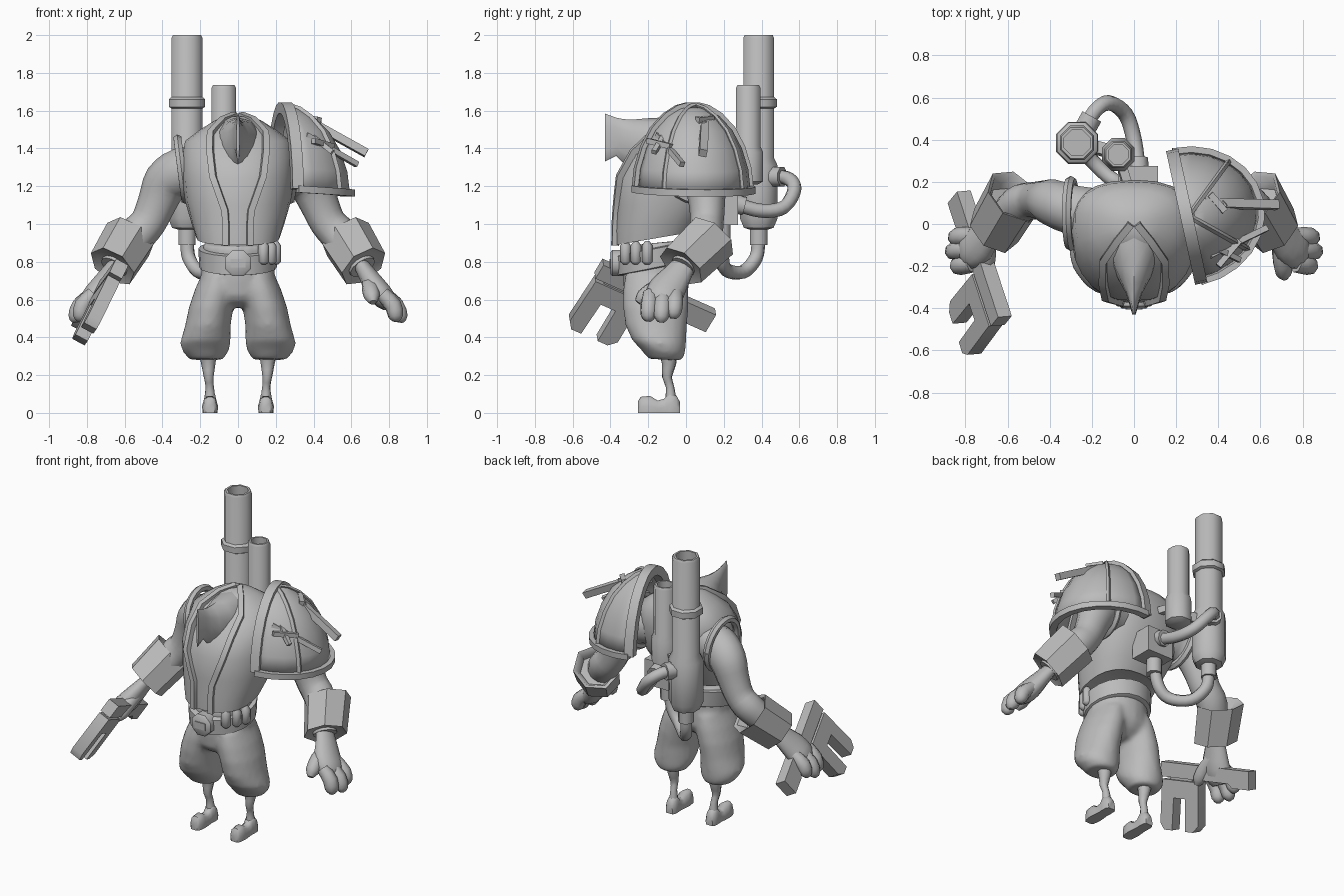
import bpy, bmesh, math
from mathutils import Vector as V

if "Cube" in bpy.data.objects:
    bpy.data.objects.remove(bpy.data.objects["Cube"])

grey = bpy.data.materials.new("plain_grey")
grey.diffuse_color = (0.5, 0.5, 0.5, 1)
grey.use_nodes = True
grey.node_tree.nodes["Principled BSDF"].inputs["Base Color"].default_value = grey.diffuse_color


def finish(name, bm):
    bmesh.ops.recalc_face_normals(bm, faces=bm.faces[:])
    me = bpy.data.meshes.new(name)
    bm.to_mesh(me)
    bm.free()
    me.materials.append(grey)
    ob = bpy.data.objects.new(name, me)
    bpy.context.collection.objects.link(ob)
    return ob


def loft(name, rings, closed=True, caps=True):
    """Skin a list of equally long point rows."""
    bm = bmesh.new()
    rows = [[bm.verts.new(p) for p in r] for r in rings]
    n = len(rows[0])
    for a, b in zip(rows, rows[1:]):
        for i in range(n if closed else n - 1):
            j = (i + 1) % n
            bm.faces.new((a[i], a[j], b[j], b[i]))
    if caps:
        bm.faces.new(rows[0])
        bm.faces.new(rows[-1])
    return finish(name, bm)


def oval(cx, cz, rx, front, back, tilt=0, egg=0, n=20, power=1.0):
    """Horizontal ring from y=front to y=back, narrower at the front by egg."""
    out, cy, ry = [], (front + back) / 2, (back - front) / 2
    for i in range(n):
        a = 2 * math.pi * i / n
        c, s = math.cos(a), math.sin(a)
        x = math.copysign(abs(c) ** power, c) * rx * (1 + egg * s)
        y = math.copysign(abs(s) ** power, s) * ry
        out.append(V((cx + x, cy + y, cz + tilt * y)))
    return out


def spline(pts, k=4):
    """Catmull-Rom through (x, y, z, r) points."""
    p = [V(q) for q in pts]
    p = [2 * p[0] - p[1]] + p + [2 * p[-1] - p[-2]]
    out = []
    for a, b, c, d in zip(p, p[1:], p[2:], p[3:]):
        for i in range(k):
            t = i / k
            out.append(0.5 * (2 * b + (c - a) * t + (2 * a - 5 * b + 4 * c - d) * t * t
                              + (3 * b - a - 3 * c + d) * t ** 3))
    return out + [p[-2]]


def tube(name, pts, n=8, flat=1.0, ref=(0.1, 0.2, 1), k=1, normal=None):
    """Sweep an n-gon along (x, y, z, r) points, square to the path or to a fixed normal."""
    if k > 1:
        pts = spline(pts, k)
    pos, u, rings = [V(p[:3]) for p in pts], V(ref), []
    for i, p in enumerate(pos):
        t = pos[min(i + 1, len(pos) - 1)] - pos[max(i - 1, 0)]
        t = (V(normal) if normal else t).normalized()
        u = (u - t * u.dot(t)).normalized()
        w, r = t.cross(u), pts[i][3]
        rings.append([p + u * (r * math.cos(a)) + w * (r * flat * math.sin(a))
                      for a in (2 * math.pi * (j + 0.5) / n for j in range(n))])
    return loft(name, rings)


def turned(name, x, y, prof, n=8):
    return loft(name, [[V((x + r * math.cos(2 * math.pi * (i + .5) / n),
                           y + r * math.sin(2 * math.pi * (i + .5) / n), z))
                        for i in range(n)] for r, z in prof])


def box(name, c, size):
    bm = bmesh.new()
    bmesh.ops.create_cube(bm, size=1)
    for v in bm.verts:
        v.co = V(c) + V(a * b for a, b in zip(v.co, size))
    return finish(name, bm)


# Coat body, with the hem higher at the back
loft("coat", [oval(0, z, rx, f, b, t, e, 24, .85) for z, rx, f, b, t, e in [
    (.935, .20, -.35, .04, .17, 0), (.925, .22, -.375, .06, .17, 0),
    (1.00, .245, -.375, .11, .14, .03), (1.12, .28, -.368, .17, .08, .08),
    (1.25, .297, -.365, .205, .03, .12), (1.34, .297, -.315, .21, 0, .12),
    (1.44, .28, -.235, .20, 0, .1), (1.50, .20, -.17, .16, 0, .1),
    (1.55, .12, -.10, .09, 0, 0), (1.57, .05, -.05, .04, 0, 0)]])

# Head: neck narrowing into an upright blade-like snout
head = []
for y, hx, lo, hi in [(.02, .08, 1.4, 1.56), (-.1, .125, 1.32, 1.565), (-.2, .105, 1.26, 1.56),
                      (-.28, .065, 1.28, 1.553), (-.33, .038, 1.32, 1.555),
                      (-.37, .025, 1.36, 1.563), (-.43, .008, 1.33, 1.585)]:
    head.append([V((hx * math.cos(a), y, (lo + hi) / 2 + (hi - lo) / 2 * math.sin(a)))
                 for a in (math.pi * i / 6 for i in range(12))])
loft("head", head)

# Trousers: hips and two baggy legs fused into one smooth piece
parts = [loft("trousers", [oval(0, z, rx, f, b, .1) for z, rx, f, b in [
    (.565, .09, -.24, -.06), (.60, .17, -.30, -.01), (.64, .205, -.325, .015),
    (.72, .195, -.335, .02), (.90, .185, -.34, .02)]])]
for s in (-1, 1):
    parts.append(loft("trouser_leg", [oval(s * cx, z, rx, f, b, t) for cx, z, rx, f, b, t in [
        (.10, .74, .09, -.32, .0, 0), (.118, .65, .112, -.335, .015, 0), (.142, .56, .118, -.335, .015, 0),
        (.16, .46, .121, -.32, .005, 0), (.173, .37, .134, -.285, .0, -.1), (.172, .325, .122, -.24, -.005, -.1),
        (.167, .282, .088, -.20, -.02, -.05)]]))
bpy.ops.object.select_all(action='DESELECT')
for p in parts:
    p.select_set(True)
bpy.context.view_layer.objects.active = parts[0]
bpy.ops.object.join()
fuse = parts[0].modifiers.new("fuse", 'REMESH')
fuse.mode, fuse.voxel_size, fuse.use_smooth_shade = 'VOXEL', .016, True
soft = parts[0].modifiers.new("soften", 'SMOOTH')
soft.factor, soft.iterations = .5, 5

# Belt, buckle and capsules
loft("belt", [oval(0, z, rx, f, b, .2) for z, rx, f, b in [
    (.765, .19, -.34, .03), (.77, .205, -.365, .045), (.87, .21, -.37, .05), (.875, .19, -.35, .03)]])
loft("buckle", [[V((r * math.cos(math.pi * i / 4 + .39), y, .793 + r * math.sin(math.pi * i / 4 + .39)))
                 for i in range(8)] for r, y in [(.075, -.33), (.075, -.39), (.063, -.40)]])
box("buckle_plate", (0, -.402, .793), (.08, .008, .045))
for x, y in [(.135, -.32), (.175, -.265), (.20, -.205)]:
    tube("belt_capsule", [(x, y, .785, .012), (x, y, .80, .029), (x, y, .885, .029), (x, y, .91, .012)], 8)

for s in (-1, 1):
    # Lapel strips
    lapel = [(.015, 0, 1.575), (.08, -.08, 1.55), (.145, -.175, 1.48), (.147, -.28, 1.38), (.132, -.352, 1.25),
             (.10, -.362, 1.16), (.068, -.37, 1.07), (.063, -.375, .99), (.063, -.376, .885)]
    tube("lapel", [(s * x, y, z, .024) for x, y, z in lapel], 4, 1, (1, 0, 0))
    # Armhole ring
    hole = [(s * (.30 + .02 * math.sin(a)), .05 + .155 * math.cos(a), 1.29 + .16 * math.sin(a), .024)
            for a in (2 * math.pi * i / 20 for i in range(21))]
    tube("armhole_trim", hole, 6, 1, (1, 0, 0))
    # Arm
    tube("arm", [(s * x, y, z, r) for x, y, z, r in [
        (.20, .055, 1.29, .13), (.30, .07, 1.275, .13), (.38, .10, 1.22, .122), (.425, .11, 1.12, .105),
        (.475, .11, 1.01, .096), (.545, .09, .93, .098), (.66, -.02, .77, .075)]], 12, .92, (0, 0, 1), 3)
    # Gauntlet cuff, widest at the elbow end
    tube("cuff", [(s * x, y, z, r) for x, y, z, r in [
        (.60, .09, .885, .10), (.575, .13, .925, .125), (.57, .135, .93, .145),
        (.665, -.025, .775, .135), (.66, -.015, .785, .10)]], 7, 1, (0, .3, 1),
        1, (s * .5, -.55, -.68))
    # Hand with three chunky fingers and a thumb
    tube("palm", [(s * x, y, z, r) for x, y, z, r in [
        (.64, 0, .80, .06), (.69, -.05, .725, .08), (.735, -.10, .655, .10), (.78, -.125, .60, .095),
        (.80, -.135, .565, .06)]], 12, .62, (0, 1, 0), 2)
    for tip in [(.845, -.065, .525), (.86, -.13, .505), (.835, -.20, .51)]:
        b = V((.765, tip[1] + .01, .63))
        m = b.lerp(V(tip), .55) + V((.018, 0, .005))
        tube("finger", [(s * p[0], p[1], p[2], r) for p, r in
                        [(b, .04), (m, .046), (V(tip), .040), (V(tip) + V((.002, -.003, -.026)), .016)]], 8, k=2)
    tube("thumb", [(s * .70, -.06, .70, .045), (s * .70, -.15, .665, .046),
                   (s * .71, -.225, .615, .042), (s * .715, -.255, .585, .018)], 8, k=2)
    # Thin shin and shoe
    tube("shin", [(s * .16, -.095, .33, .05), (s * .157, -.09, .26, .038), (s * .155, -.10, .19, .026),
                  (s * .15, -.085, .14, .022), (s * .148, -.08, .07, .03)], 8, k=2)
    shoe = []
    for y, w, h in [(-.255, .022, .06), (-.24, .034, .085), (-.19, .04, .09), (-.15, .037, .065),
                    (-.115, .033, .075), (-.085, .035, .115), (-.05, .034, .09), (-.033, .024, .06)]:
        shoe.append([V((s * .148 + w * a, y, h * b)) for a, b in
                     [(-1, 0), (1, 0), (1.05, .4), (.8, .82), (.3, 1), (-.3, 1), (-.8, .82), (-1.05, .4)]])
    loft("shoe", shoe)

# Shoulder guard: quarter dome on one side, its outer edge hanging lower
out, lat, base = V((.977, .213, 0)), V((-.213, .977, 0)), V((.25, .035, 1.185))
LAYERS = [(0, 1), (.25, .96), (.5, .85), (.72, .68), (.88, .46), (.97, .25), (1, .08)]


def dome(k, i, grow=0.0):
    h, s = LAYERS[k]
    u = math.pi * i / 12
    o = (.335 + grow) * s * math.sin(u)
    return (base + lat * (-(.295 + grow) * s * math.cos(u)) + out * o
            + V((0, 0, (.43 + grow) * h - .06 * o)))


guard = loft("shoulder_guard", [[dome(k, i) for i in range(13)] for k in range(7)], False, False)
mod = guard.modifiers.new("thickness", 'SOLIDIFY')
mod.thickness, mod.offset = .02, 0


def arch(i, r, grow=0.0):
    ps = [dome(k, i, grow) for k in range(7)] + [dome(k, 12 - i, grow) for k in range(6, -1, -1)]
    return [(*p, r) for p in ps]


tube("guard_arch_rim", arch(0, .042), 4, 1, out)
tube("guard_bottom_rim", [(*dome(0, i, .015), .026) for i in range(13)], 4, 1.2, (0, 0, 1))
tube("guard_strap", arch(3, .03, .004), 4, .4, out)

# Spikes and scraps stuck in the guard
for a, b, r in [((.33, .10, 1.57), (.68, .09, 1.375), .03), ((.36, -.15, 1.47), (.63, -.02, 1.315), .02),
                ((.40, -.20, 1.44), (.50, -.08, 1.41), .02), ((.36, .14, 1.56), (.43, .06, 1.55), .022),
                ((.42, .09, 1.54), (.45, .10, 1.44), .022), ((.40, -.12, 1.46), (.50, -.17, 1.38), .018)]:
    tube("guard_spike", [(*a, r), (*b, r)], 4)

# Big exhaust stack, hollow at the top
turned("large_stack", -.27, .385, [(.05, .97), (.085, .98), (.108, 1.03), (.108, 1.31), (.088, 1.35), (.088, 1.985),
                                   (.08, 2.0), (.066, 2.0), (.066, 1.75)])
turned("large_stack_band", -.27, .385, [(.085, 1.61), (.104, 1.62), (.104, 1.66), (.085, 1.675)])
turned("stack_outlet", -.27, .385, [(.05, .89), (.05, 1.0)])
# Small exhaust stack
turned("small_stack", -.075, .33, [(.055, 1.21), (.084, 1.225), (.084, 1.38), (.07, 1.41), (.07, 1.72),
                                   (.062, 1.735), (.05, 1.735), (.05, 1.55)])
tube("stack_bracket", [(-.075, .33, 1.35, .03), (-.02, .15, 1.35, .03)], 4)
tube("stack_joiner", [(-.27, .385, 1.28, .04), (-.075, .335, 1.28, .04)], 4)
# Back box and hoses
box("back_box", (.02, .20, 1.08), (.19, .15, .17))
tube("upper_hose", [(-.25, .42, 1.25, .037), (-.19, .53, 1.245, .037), (-.12, .575, 1.19, .037),
                    (-.04, .52, 1.09, .037), (.0, .40, 1.07, .037), (.02, .25, 1.11, .037)], 8, k=4)
tube("hose_collar", [(-.25, .42, 1.25, .055), (-.20, .51, 1.25, .055)], 8)
tube("hose_collar", [(.017, .31, 1.095, .052), (.02, .25, 1.11, .052)], 8)
tube("lower_hose", [(-.27, .385, .92, .037), (-.26, .37, .82, .037), (-.20, .30, .745, .037),
                    (-.10, .21, .76, .037), (-.03, .19, .84, .037), (.0, .19, 1.0, .037)], 8, k=4)
turned("box_outlet", .0, .19, [(.05, .90), (.05, 1.02)])

# Two-pronged tool held in the right hand
d1 = V((.2, -.61, .27)).normalized()
d2 = V((-.17, -.11, -.33))
d2 = (d2 - d1 * d2.dot(d1)).normalized()
d3 = d1.cross(d2)
start = V((-.825, .135, .50))
shapes = {
    "tool_handle": [(0, -.045), (.68, -.045), (.68, .045), (.16, .045), (.13, .07), (0, .07)],
    "tool_fork": [(.39, .06), (.67, .06), (.68, .33), (.65, .37), (.59, .37), (.58, .17),
                  (.49, .17), (.49, .37), (.43, .37), (.39, .33)],
    "tool_link": [(.45, .02), (.62, .02), (.62, .08), (.45, .08)]}
for name, prof in shapes.items():
    w = .02 if name == "tool_link" else .037
    loft(name, [[start + d1 * a + d2 * b + d3 * z for a, b in prof] for z in (-w, w)])

bpy.ops.object.select_all(action='SELECT')
bpy.context.view_layer.objects.active = guard
bpy.ops.object.shade_smooth_by_angle(angle=math.radians(47))
